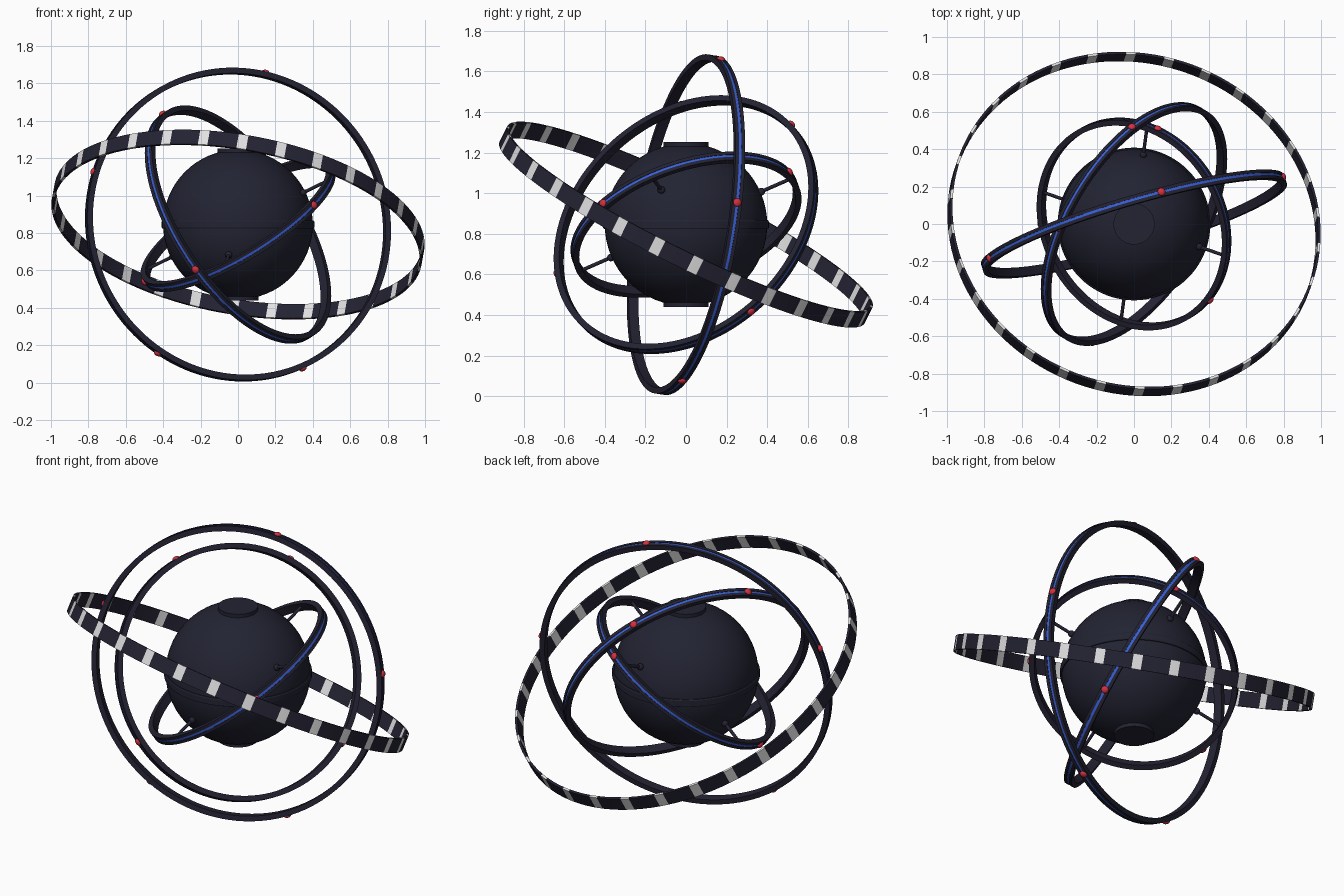
import bpy, bmesh, math
from mathutils import Matrix, Vector

cube = bpy.data.objects.get("Cube")
if cube:
    bpy.data.objects.remove(cube)

CENTRE = Vector((0, 0, 0.845))


def material(name, rgb, rough=0.6):
    m = bpy.data.materials.new(name)
    m.use_nodes = True
    m.diffuse_color = (*rgb, 1)
    bsdf = m.node_tree.nodes["Principled BSDF"]
    bsdf.inputs["Base Color"].default_value = (*rgb, 1)
    bsdf.inputs["Roughness"].default_value = rough
    return m


HULL = material("dark_navy_hull", (0.016, 0.017, 0.032))
RING = material("dark_ring_metal", (0.017, 0.016, 0.032))
WHITE = material("pale_grey_marking", (0.75, 0.75, 0.76))
BLUE = material("blue_light_strip", (0.04, 0.12, 0.7))
RED = material("red_lamp", (0.65, 0.03, 0.05))


def finish(bm, name, mats, matrix):
    bmesh.ops.recalc_face_normals(bm, faces=bm.faces)
    me = bpy.data.meshes.new(name)
    bm.to_mesh(me)
    bm.free()
    ob = bpy.data.objects.new(name, me)
    bpy.context.collection.objects.link(ob)
    for m in mats:
        me.materials.append(m)
    ob.matrix_world = matrix
    bpy.ops.object.select_all(action="DESELECT")
    ob.select_set(True)
    bpy.context.view_layer.objects.active = ob
    bpy.ops.object.shade_smooth_by_angle(angle=math.radians(30))
    return ob


def frame(axis, ref, origin=CENTRE):
    """Matrix whose z follows axis and whose x leans towards ref."""
    z = Vector(axis).normalized()
    x = Vector(ref)
    x = (x - z * x.dot(z)).normalized()
    y = z.cross(x)
    return Matrix.Translation(origin) @ Matrix((x, y, z)).transposed().to_4x4()


def ring(name, profile, axis, ref, mats, rule, segments=120):
    """Sweep a closed (radius, height) profile around the axis."""
    bm = bmesh.new()
    loops = []
    for i in range(segments):
        # half a step back, so that segment 0 is centred on ref
        a = math.tau * (i - 0.5) / segments
        loops.append([bm.verts.new((r * math.cos(a), r * math.sin(a), h))
                      for r, h in profile])
    n = len(profile)
    for i in range(segments):
        p, q = loops[i], loops[(i + 1) % segments]
        for j in range(n):
            k = (j + 1) % n
            f = bm.faces.new((p[j], q[j], q[k], p[k]))
            f.material_index = rule(i, j)
    return finish(bm, name, mats, frame(axis, ref))


def ball(name, radius, mat, matrix, squash=1.0, u=24, v=12):
    bm = bmesh.new()
    bmesh.ops.create_uvsphere(bm, u_segments=u, v_segments=v, radius=radius)
    bmesh.ops.scale(bm, vec=(1, 1, squash), verts=bm.verts)
    return finish(bm, name, [mat], matrix)


def cylinder(name, radius, depth, mat, matrix, sides=48):
    bm = bmesh.new()
    bmesh.ops.create_cone(bm, cap_ends=True, segments=sides, radius1=radius,
                          radius2=radius, depth=depth)
    return finish(bm, name, [mat], matrix)


def lit_profile(radius, half=0.025, thick=0.03, slot=0.007):
    """Rectangle with a shallow slot round the outside; side 3 is its floor."""
    inner, floor = radius - thick, radius - 0.003
    return [(inner, -half), (radius, -half), (radius, -slot), (floor, -slot),
            (floor, slot), (radius, slot), (radius, half), (inner, half)]


# Core globe with polar caps and an equatorial seam
ball("core_globe", 0.4, HULL, Matrix.Translation(CENTRE), u=64, v=32)
for side, label in ((1, "top"), (-1, "bottom")):
    cylinder(label + "_cap", 0.11, 0.03, HULL,
             Matrix.Translation(CENTRE + Vector((0, 0, side * 0.391))))
seam = [(0.39, -0.022), (0.404, -0.022), (0.408, -0.016),
        (0.408, 0.016), (0.404, 0.022), (0.39, 0.022)]
ring("equator_seam", seam, (0, 0, 1), (1, 0, 0), [HULL], lambda i, j: 0, 96)

# Wide outer band with evenly spaced pale markings
outer = 1.004
band = [(outer - 0.014, -0.043), (outer, -0.043),
        (outer, 0.043), (outer - 0.014, 0.043)]
ring("outer_band", band, (0.16, 0.44, 0.885), (0.02, -0.9, 0.42),
     [RING, WHITE], lambda i, j: 1 if i % 4 == 0 else 0)

# Tilted light rings: name, radius, axis, directions of the lamps
RINGS = [
    ("large_ring", 0.845, (-0.28, 0.95, -0.15),
     [(0.15, 0.18, 0.835), (0.82, 0.23, 0.115), (-0.79, -0.17, 0.285),
      (-0.43, -0.24, -0.69), (0.35, -0.02, -0.775)]),
    ("middle_ring", 0.718, (0.74, -0.45, 0.49),
     [(-0.41, -0.02, 0.6), (-0.01, 0.52, 0.495),
      (-0.23, -0.645, -0.245), (0.46, 0.31, -0.415)]),
    ("inner_ring", 0.587, (-0.5, -0.29, 0.815),
     [(0.41, -0.42, 0.115), (0.13, 0.51, 0.255), (-0.5, 0, -0.31)]),
]
for name, radius, axis, lamps in RINGS:
    ring(name, lit_profile(radius), axis, lamps[0], [RING, BLUE],
         lambda i, j: 1 if j == 3 else 0, 128)
    n = Vector(axis).normalized()
    for i, d in enumerate(lamps):
        d = Vector(d)
        d = (d - n * d.dot(n)).normalized()
        ball(f"{name}_lamp_{i + 1}", 0.021, RED,
             frame(d, n, CENTRE + d * radius), 0.65, 16, 10)

# Four struts with ball feet between the globe and the inner ring
n = Vector(RINGS[2][2]).normalized()
first = Vector((0.07, 0.53, 0.235))
first = (first - n * first.dot(n)).normalized()
second = n.cross(first)
for i, d in enumerate((first, second, -first, -second)):
    cylinder(f"strut_{i + 1}", 0.009, 0.19, RING,
             frame(d, n, CENTRE + d * 0.475), 12)
    ball(f"strut_foot_{i + 1}", 0.019, RING,
         frame(d, n, CENTRE + d * 0.407), 1.0, 16, 10)
